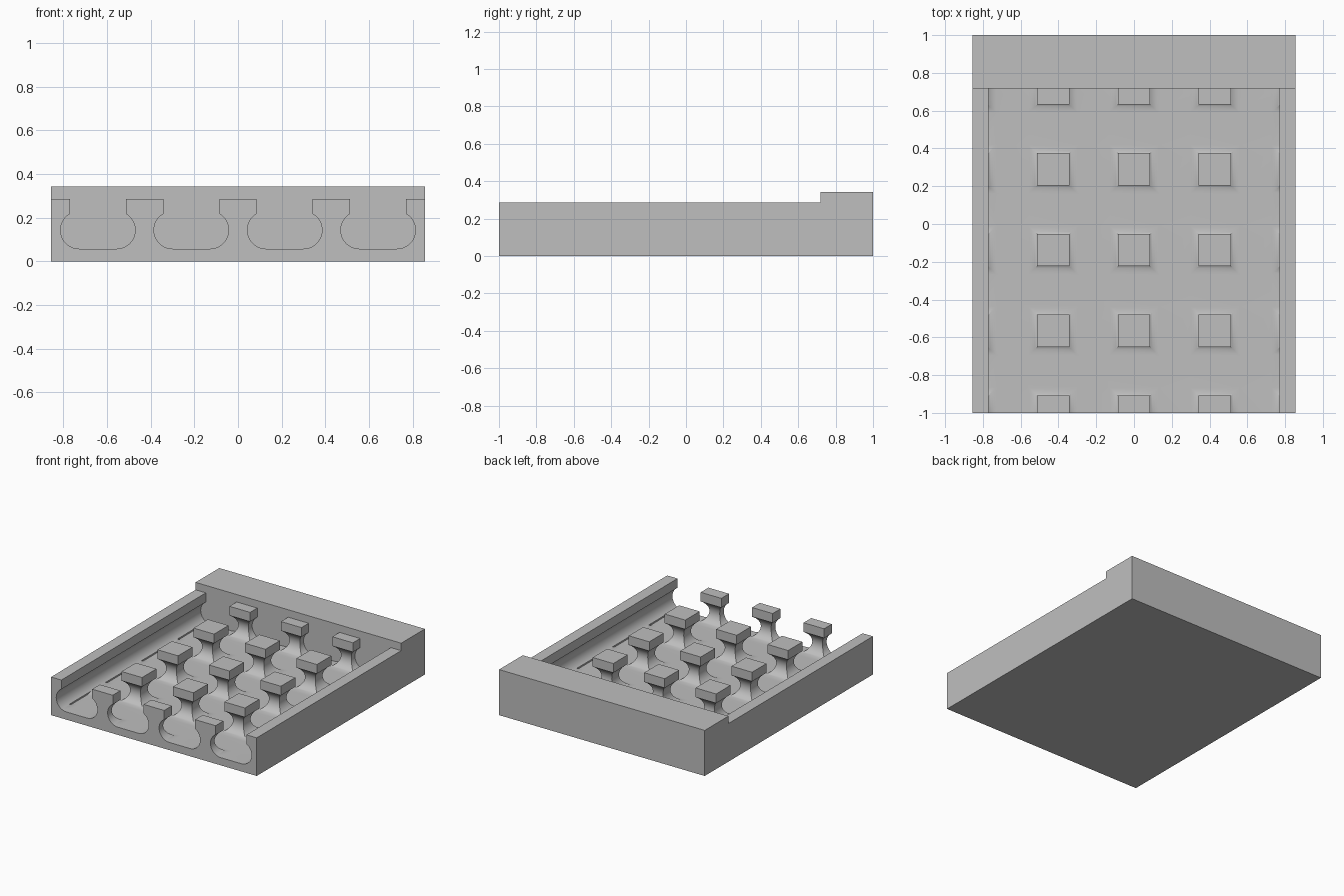
import bpy, bmesh, math

if "Cube" in bpy.data.objects:
    bpy.data.objects.remove(bpy.data.objects["Cube"])

PITCH = 0.428            # spacing of the slots
HALF_X = 2 * PITCH       # half width of the block
WALL_Y = 0.718           # front face of the rear wall
TOP, WALL_TOP = 0.287, 0.343
SLOT, R, ARC_Z = 0.1284, 0.0856, 0.1436   # half opening, bulge radius, bulge centre height

grey = bpy.data.materials.new("plain grey")
grey.diffuse_color = (0.52, 0.52, 0.52, 1)
grey.use_nodes = True
grey.node_tree.nodes["Principled BSDF"].inputs["Base Color"].default_value = grey.diffuse_color


def add_object(name, bm):
    bmesh.ops.recalc_face_normals(bm, faces=bm.faces)
    me = bpy.data.meshes.new(name)
    bm.to_mesh(me)
    bm.free()
    me.materials.append(grey)
    ob = bpy.data.objects.new(name, me)
    bpy.context.collection.objects.link(ob)
    return ob


def prism(bm, profile, place, start, end):
    """Extrude a (u, z) profile from start to end; place maps (u, along, z) to a point."""
    a = [bm.verts.new(place(u, start, z)) for u, z in profile]
    b = [bm.verts.new(place(u, end, z)) for u, z in profile]
    n = len(profile)
    bm.faces.new(a)
    bm.faces.new(b)
    for i in range(n):
        j = (i + 1) % n
        bm.faces.new((a[i], a[j], b[j], b[i]))


def along_x(u, t, z):
    return (t, u, z)


def along_y(u, t, z):
    return (u, t, z)


# Block with raised rear wall
bm = bmesh.new()
prism(bm, [(-1, 0), (1, 0), (1, WALL_TOP), (WALL_Y, WALL_TOP), (WALL_Y, TOP), (-1, TOP)],
      along_x, -HALF_X, HALF_X)
block = add_object("slotted_block", bm)

# Keyhole slot profile: flat floor, round sides, narrow straight opening
STEPS = 20
right = [(R + R * math.cos(math.radians(a)), ARC_Z + R * math.sin(math.radians(a)))
         for a in (-90 + 150 * i / STEPS for i in range(STEPS + 1))]
right.append((SLOT, 0.45))
slot = right + [(-u, z) for u, z in reversed(right)]


def slot_cutter(name, place, centres, start, end):
    bm = bmesh.new()
    for c in centres:
        prism(bm, [(c + u, z) for u, z in slot], place, start, end)
    ob = add_object(name, bm)
    ob.hide_render = True
    return ob


cutters = [
    # Long slots, open at the front
    slot_cutter("long_slot_cutter", along_y,
                [PITCH * (i - 1.5) for i in range(4)], -1.1, WALL_Y),
    # Cross slots, closed by the side rails
    slot_cutter("cross_slot_cutter", along_x,
                [WALL_Y - PITCH * (i + 0.5) for i in range(4)],
                -HALF_X + 0.0861, HALF_X - 0.0861),
]

bpy.context.view_layer.objects.active = block
block.select_set(True)
for cutter in cutters:
    mod = block.modifiers.new("cut slots", 'BOOLEAN')
    mod.operation = 'DIFFERENCE'
    mod.solver = 'EXACT'
    mod.object = cutter
    bpy.ops.object.modifier_apply(modifier=mod.name)
for cutter in cutters:
    bpy.data.objects.remove(cutter)

# Smooth the round slot sides, keep the edges crisp
bpy.ops.object.shade_smooth_by_angle(angle=math.radians(30))
